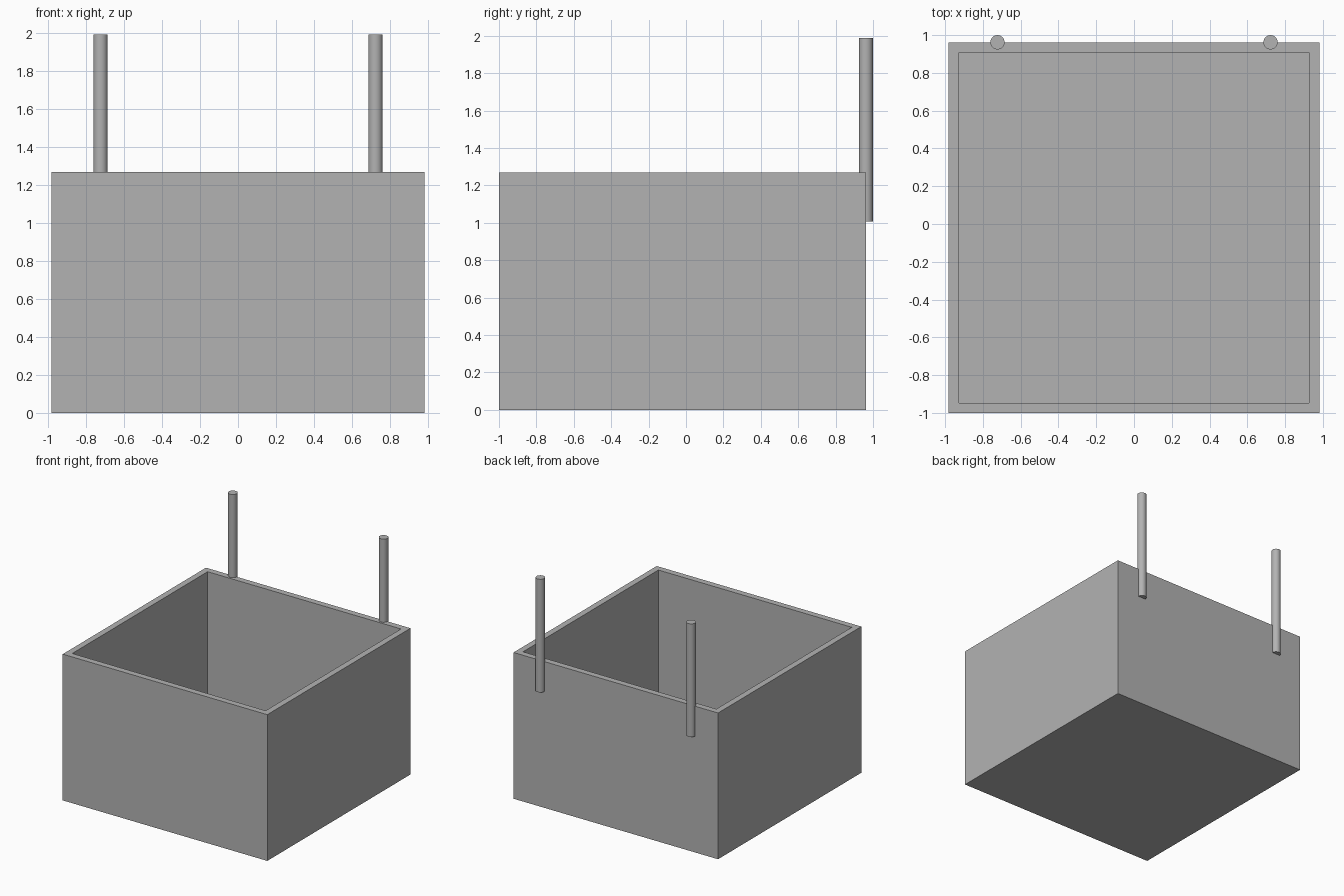
import bpy
import bmesh
from mathutils import Matrix, Vector

if "Cube" in bpy.data.objects:
    bpy.data.objects.remove(bpy.data.objects["Cube"], do_unlink=True)

# One plain grey for everything
grey = bpy.data.materials.new("plain_grey")
grey.use_nodes = True
COLOUR = (0.45, 0.45, 0.45, 1)
grey.diffuse_color = COLOUR
grey.node_tree.nodes["Principled BSDF"].inputs["Base Color"].default_value = COLOUR

WIDTH, HEIGHT, WALL = 1.962, 1.268, 0.0755
POST_RADIUS, POST_LENGTH, POST_X = WALL / 2, 0.981, 0.723
BACK_Y = WIDTH - 1


def make_object(name, bm):
    mesh = bpy.data.meshes.new(name)
    bm.to_mesh(mesh)
    bm.free()
    mesh.materials.append(grey)
    obj = bpy.data.objects.new(name, mesh)
    bpy.context.collection.objects.link(obj)
    return obj


# Open box: inset the top face, then sink it to the inner floor
bm = bmesh.new()
centre = Vector((0, BACK_Y - WIDTH / 2, HEIGHT / 2))
bmesh.ops.create_cube(bm, size=1, matrix=Matrix.Translation(centre)
                      @ Matrix.Diagonal((WIDTH, WIDTH, HEIGHT, 1)))
top = max(bm.faces, key=lambda f: f.calc_center_median().z)
bmesh.ops.inset_region(bm, faces=[top], thickness=WALL)
sunk = bmesh.ops.extrude_discrete_faces(bm, faces=[top])["faces"]
bmesh.ops.translate(bm, verts=sunk[0].verts, vec=(0, 0, WALL - HEIGHT))
bmesh.ops.recalc_face_normals(bm, faces=bm.faces)
make_object("open_box", bm)

# Round posts half sunk into the back wall
for side, sign in (("left", 1), ("right", -1)):
    bm = bmesh.new()
    place = Matrix.Translation((sign * POST_X, BACK_Y, 1.008 + POST_LENGTH / 2))
    bmesh.ops.create_cone(bm, cap_ends=True, segments=32, radius1=POST_RADIUS,
                          radius2=POST_RADIUS, depth=POST_LENGTH, matrix=place)
    for face in bm.faces:
        face.smooth = len(face.verts) == 4
    for edge in bm.edges:
        edge.smooth = all(f.smooth for f in edge.link_faces)
    make_object(side + "_post", bm)
